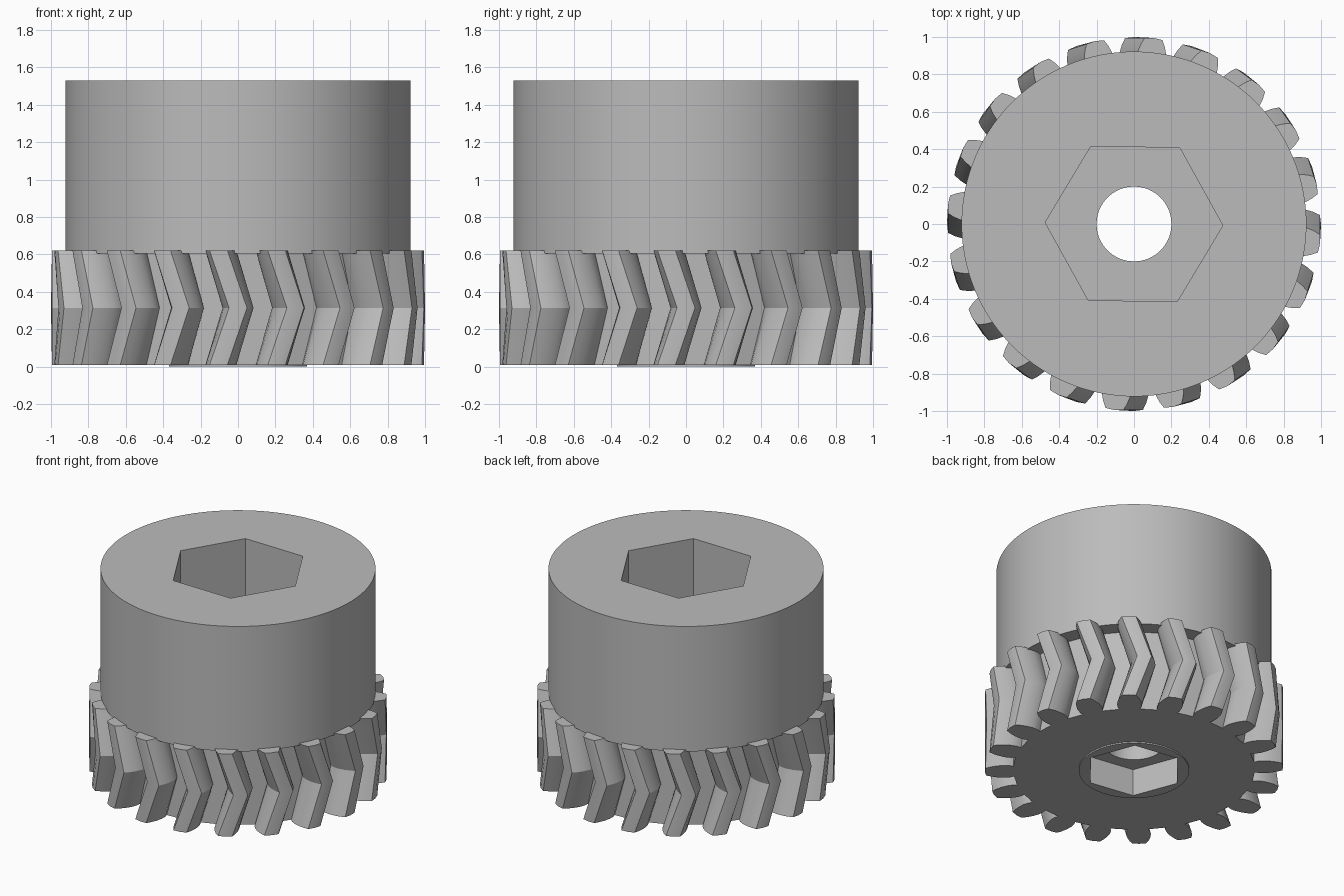
import bpy, bmesh, math
from math import radians

if "Cube" in bpy.data.objects:
    bpy.data.objects.remove(bpy.data.objects["Cube"], do_unlink=True)

grey = bpy.data.materials.new("plain_grey")
grey.use_nodes = True
COLOUR = (0.5, 0.5, 0.5, 1)
grey.diffuse_color = COLOUR
grey.node_tree.nodes["Principled BSDF"].inputs["Base Color"].default_value = COLOUR


def loft(name, outline, layers):
    """Stack a polar outline (radius, angle) at each (height, twist) and cap it."""
    bm = bmesh.new()
    rings = [[bm.verts.new((r * math.cos(a + t), r * math.sin(a + t), z))
              for r, a in outline] for z, t in layers]
    n = len(outline)
    for low, high in zip(rings, rings[1:]):
        for i in range(n):
            j = (i + 1) % n
            bm.faces.new((low[i], low[j], high[j], high[i]))
    bm.faces.new(rings[0][::-1])
    bm.faces.new(rings[-1])
    mesh = bpy.data.meshes.new(name)
    bm.to_mesh(mesh)
    bm.free()
    mesh.materials.append(grey)
    obj = bpy.data.objects.new(name, mesh)
    bpy.context.collection.objects.link(obj)
    return obj


def prism(name, sides, radius, bottom, top, turn=0):
    outline = [(radius, math.tau * i / sides + radians(turn)) for i in range(sides)]
    return loft(name, outline, [(bottom, 0), (top, 0)])


def select(obj):
    bpy.ops.object.select_all(action='DESELECT')
    obj.select_set(True)
    bpy.context.view_layer.objects.active = obj


def cut(obj, *cutters):
    for cutter in cutters:
        mod = obj.modifiers.new("cut", 'BOOLEAN')
        mod.operation, mod.solver, mod.object = 'DIFFERENCE', 'EXACT', cutter
        select(obj)
        bpy.ops.object.modifier_apply(modifier=mod.name)


# Herringbone gear: one tooth outline repeated around, twisted to mid height
TEETH = 20
tooth = [(0.81, 0.068), (0.84, 0.08), (0.88, 0.083), (0.92, 0.077),
         (0.96, 0.065), (0.995, 0.048)]
half = [(r, w / r) for r, w in tooth]
outline = []
for k in range(TEETH):
    centre = math.tau * k / TEETH
    outline += [(r, centre - a) for r, a in half]
    outline.append((1.0, centre))
    outline += [(r, centre + a) for r, a in reversed(half)]
twist = radians(-6)
gear = loft("herringbone_gear", outline, [(0.01, twist), (0.315, 0), (0.62, twist)])

# Hub drum above the gear and thin collar beneath it
hub = prism("hub_drum", 128, 0.922, 0.605, 1.53)
collar = prism("bottom_collar", 64, 0.37, 0, 0.012)

# Shaft bore, lower nut pocket and upper hexagonal socket
bore = prism("bore_cutter", 64, 0.2, -0.5, 2)
pocket = prism("pocket_cutter", 6, 0.335, -0.5, 0.2, -9)
socket = prism("socket_cutter", 6, 0.475, 0.5, 2, -1)
cut(gear, bore, pocket)
cut(hub, socket)
cut(collar, pocket)
for cutter in (bore, pocket, socket):
    bpy.data.objects.remove(cutter, do_unlink=True)

for part in (gear, hub, collar):
    select(part)
    bpy.ops.object.shade_smooth_by_angle(angle=radians(25))
